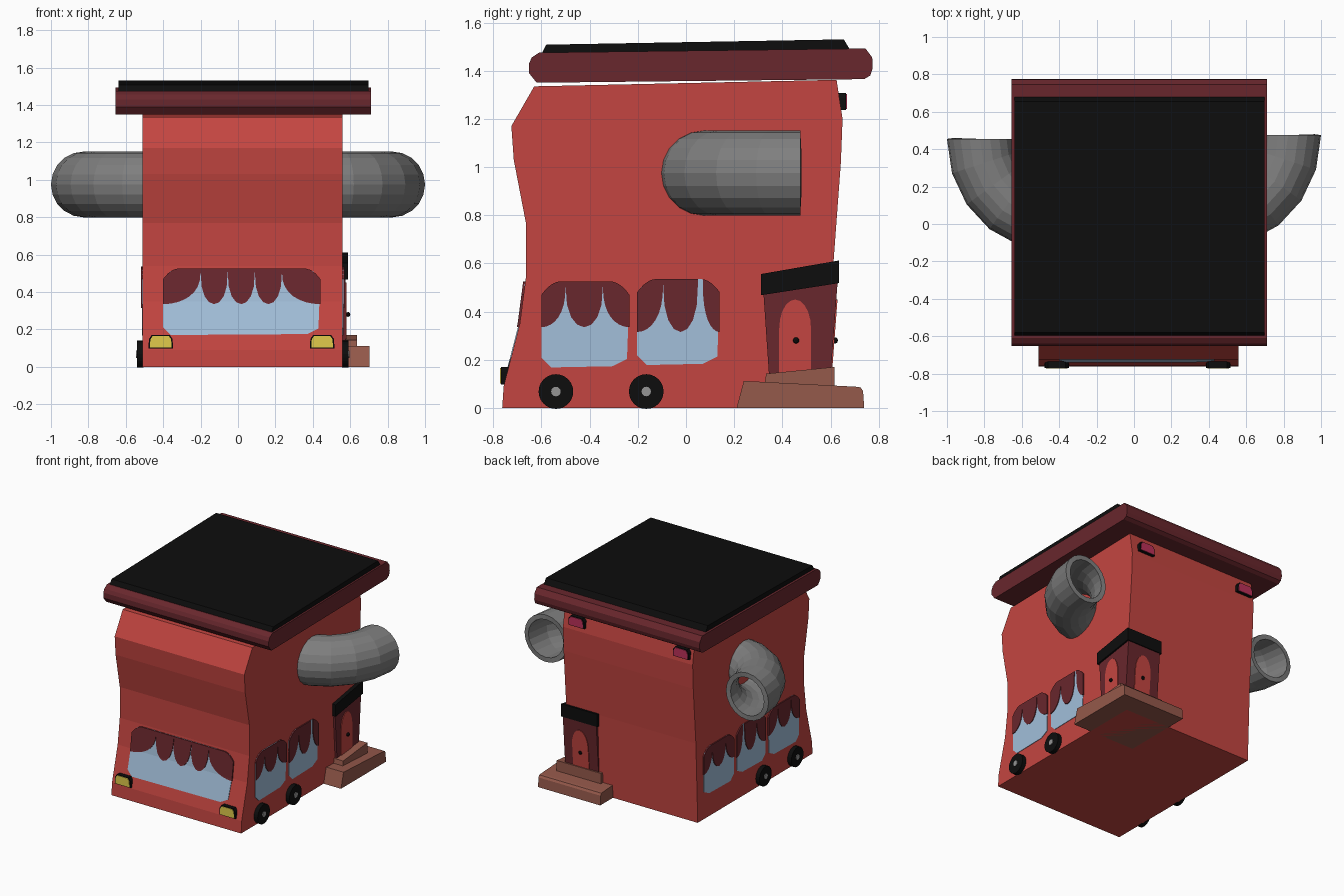
import bpy, bmesh, math
from mathutils import Vector

if "Cube" in bpy.data.objects:
    bpy.data.objects.remove(bpy.data.objects["Cube"])

COL = dict(red=(.55, .06, .052), maroon=(.14, .02, .026), black=(.004, .004, .004),
           glass=(.36, .52, .70), brown=(.30, .10, .07), yellow=(.75, .6, .07),
           pink=(.5, .03, .1), grey=(.21, .21, .21), hub=(.3, .3, .3))
MATS = {}
for key, c in COL.items():
    MATS[key] = bpy.data.materials.new(key)
    MATS[key].diffuse_color = (*c, 1)


def finish(name, bm, col):
    bmesh.ops.recalc_face_normals(bm, faces=bm.faces)
    me = bpy.data.meshes.new(name)
    bm.to_mesh(me)
    bm.free()
    ob = bpy.data.objects.new(name, me)
    me.materials.append(MATS[col])
    bpy.context.collection.objects.link(ob)
    return ob


def prism(name, yz, x0, x1, col):
    """Side profile extruded across x."""
    bm = bmesh.new()
    f = bm.faces.new([bm.verts.new((x0, y, z)) for y, z in yz])
    g = bmesh.ops.extrude_face_region(bm, geom=[f])['geom']
    bmesh.ops.translate(bm, vec=(x1 - x0, 0, 0),
                        verts=[v for v in g if isinstance(v, bmesh.types.BMVert)])
    return finish(name, bm, col)


def panel(name, uz, wall, d, col, inset=-.008):
    """Flat outline laid onto a wall, standing d proud of it."""
    bm = bmesh.new()
    bm.faces.new([bm.verts.new((u, z, inset)) for u, z in uz])
    bmesh.ops.bisect_plane(bm, geom=bm.verts[:] + bm.edges[:] + bm.faces[:],
                           plane_co=(0, .35, 0), plane_no=(0, 1, 0))
    g = bmesh.ops.extrude_face_region(bm, geom=bm.faces[:])['geom']
    bmesh.ops.translate(bm, vec=(0, 0, d - inset),
                        verts=[v for v in g if isinstance(v, bmesh.types.BMVert)])
    for v in bm.verts:
        v.co = Vector(wall(*v.co))
    return finish(name, bm, col)


# body with curved front and back
FRONT = [(-.763, 0), (-.757, .09), (-.69, .35), (-.665, .54), (-.665, .77),
         (-.715, 1.03), (-.725, 1.17), (-.63, 1.335)]
BACK = [(.625, 1.362), (.65, 1.2), (.643, 1.02), (.612, .6), (.59, 0)]
XL, XR = -.51, .56
prism("body", FRONT + BACK, XL, XR, 'red')


def front_y(z):
    for (ya, za), (yb, zb) in zip(FRONT, FRONT[1:]):
        if z <= zb:
            return ya + (yb - ya) * (z - za) / (zb - za)
    return FRONT[-1][0]


def right(u, z, d): return (XR + d, u, z)
def left(u, z, d): return (XL - d, u, z)
def front(u, z, d): return (u, front_y(z) - d, z)


# roof slab and black roof covering
prism("roof", [(-.652, 1.39), (-.62, 1.35), (.74, 1.365), (.765, 1.38), (.775, 1.41),
               (.773, 1.455), (.745, 1.492), (-.61, 1.475), (-.64, 1.455), (-.652, 1.43)],
      -.655, .71, 'maroon')
prism("roof_covering", [(-.605, 1.46), (-.58, 1.508), (.655, 1.53), (.685, 1.48)],
      -.638, .697, 'black')


# windows with scalloped curtains
def window(name, wall, u0, u1, z0, z1, zc, lobes):
    def top(u):
        k = max(0, 1 - min(u - u0, u1 - u) / .08)
        return z1 - .055 * k * k

    us = [u0 + (u1 - u0) * t for t in (0, .05, .12, .22, .5, .78, .88, .95, 1)]
    outline = [(u0, z0 + .04), (u0 + .04, z0)] + [(u1 - .07, z0 + .005), (u1 - .01, z0 + .035)]
    outline += [(u, top(u)) for u in reversed(us)]
    panel(name + "_glass", outline, wall, .004, 'glass')
    for i, (a, b) in enumerate(lobes):
        ts = [t / 8 for t in range(9)]
        upper = [(b + (a - b) * t, top(b + (a - b) * t)) for t in ts]
        zt = z1 - .015
        if a == u0:
            mid, half, arc = a, b - a, (.5, 1)
        elif b == u1:
            mid, half, arc = b, b - a, (0, .5)
        else:
            mid, half, arc = (a + b) / 2, (b - a) / 2, (0, 1)
        lower = []
        for t in ts:
            ang = math.pi * (arc[0] + (arc[1] - arc[0]) * t)
            s = max(0, math.sin(ang)) ** .8
            lower.append((mid - half * math.cos(ang), min(zt - (zt - zc) * s,
                          top(mid - half * math.cos(ang)) - .003)))
        panel(f"{name}_curtain_{i}", upper + lower, wall, .009, 'maroon')


window("front_window", front, -.40, .44, .17, .525, .335,
       [(-.40, -.2), (-.2, -.055), (-.055, .09), (.09, .235), (.235, .44)])
for side, wall in (("right", right), ("left", left)):
    window(side + "_window_a", wall, -.60, -.235, .168, .525, .335,
           [(-.60, -.5), (-.5, -.345), (-.345, -.235)])
    window(side + "_window_b", wall, -.203, .14, .178, .535, .315,
           [(-.203, -.095), (-.095, .05), (.07, .14)])
window("left_window_c", left, .17, .53, .168, .525, .335,
       [(.17, .27), (.27, .43), (.43, .53)])


def disc(name, x, y, z, r, depth, col, sides=24):
    bm = bmesh.new()
    bmesh.ops.create_cone(bm, cap_ends=True, segments=sides, radius1=r, radius2=r, depth=depth)
    for v in bm.verts:
        v.co = Vector((v.co.z + x, v.co.y + y, v.co.x + z))
    return finish(name, bm, col)


# wheels
for side, x, s in (("right", XR, 1), ("left", XL, -1)):
    for i, y in enumerate((-.54, -.165)):
        disc(f"{side}_wheel_{i}", x + s * .013, y, .068, .072, .036, 'black')
        disc(f"{side}_hub_{i}", x + s * .018, y, .068, .02, .036, 'hub', 12)


# head and tail lights: dark housing with coloured lens
def lamp(name, u, zb, wall, col, depth):
    for part, k, d, c in (("housing", 1, depth, 'black'), ("lens", .88, depth + .004, col)):
        shape = [(-.066, -.036), (.066, -.036), (.063, .015), (.048, .036),
                 (-.048, .036), (-.063, .015)]
        panel(f"{name}_{part}", [(u + a * k, zb + b * k) for a, b in shape], wall, d, c)


for i, u in enumerate((-.413, .45)):
    lamp(f"headlight_{i}", u, .134, lambda u, z, d: (u, -.735 - d, z), 'yellow', .034)
    lamp(f"tail_light_{i}", u - .01, 1.272, lambda u, z, d: (u, .635 + d, z), 'pink', .03)


# elbow pipes, open to the back
def pipe(name, cx, cy, s):
    bm = bmesh.new()
    n, rings, r = 20, [], .176
    for j in range(6):
        a = math.radians(18 * j)
        c = Vector((cx + s * .375 * math.cos(a), cy - .42 * math.sin(a), .975))
        out = Vector((s * math.cos(a), -math.sin(a), 0))
        rings.append([bm.verts.new(c + out * r * math.cos(2 * math.pi * k / n)
                      + Vector((0, 0, r * math.sin(2 * math.pi * k / n)))) for k in range(n)])
    for p, q in zip(rings, rings[1:]):
        for k in range(n):
            bm.faces.new((p[k], p[(k + 1) % n], q[(k + 1) % n], q[k]))
    ob = finish(name, bm, 'grey')
    m = ob.modifiers.new("wall", 'SOLIDIFY')
    m.thickness = .035
    m.offset = -1


pipe("right_pipe", .449, .475, 1)
pipe("left_pipe", -.449, .455, -1)

# corner porch: frame, sloping cap, steps
prism("porch_frame", [(.345, .13), (.60, .13), (.63, .53), (.32, .50)], .30, .576, 'maroon')
prism("porch_cap", [(.312, .468), (.635, .518), (.635, .612), (.312, .556)], .29, .588, 'black')
prism("lower_step", [(.21, 0), (.24, .112), (.705, .088), (.725, .085), (.735, .07), (.74, 0)],
      .19, .703, 'brown')
prism("upper_step", [(.325, .09), (.333, .142), (.617, .17), (.617, .08)], .27, .635, 'brown')


# arched doors with knobs on both outer faces of the porch
def arch(u, w, z0, z1):
    pts = [(u - w, z0), (u + w, z0)]
    pts += [(u + w * math.cos(math.pi * t / 10), z1 - .12 + .12 * math.sin(math.pi * t / 10))
            for t in range(11)]
    return pts


def porch_back(u, z, d): return (u, .60 + .03 * (z - .13) / .4 + d, z)


panel("side_door", arch(.453, .066, .145, .45), lambda u, z, d: (.576 + d, u, z), .005, 'red')
panel("back_door", arch(.44, .066, .145, .45), porch_back, .005, 'red')
for name, loc in (("side_knob", (.588, .457, .28)), ("back_knob", (.44, .618, .28))):
    bm = bmesh.new()
    bmesh.ops.create_icosphere(bm, subdivisions=2, radius=.013)
    bmesh.ops.translate(bm, vec=loc, verts=bm.verts)
    finish(name, bm, 'black')

for m in bpy.data.materials:
    if m.users and not m.is_grease_pencil:
        m.use_nodes = True
        m.node_tree.nodes["Principled BSDF"].inputs["Base Color"].default_value = m.diffuse_color
